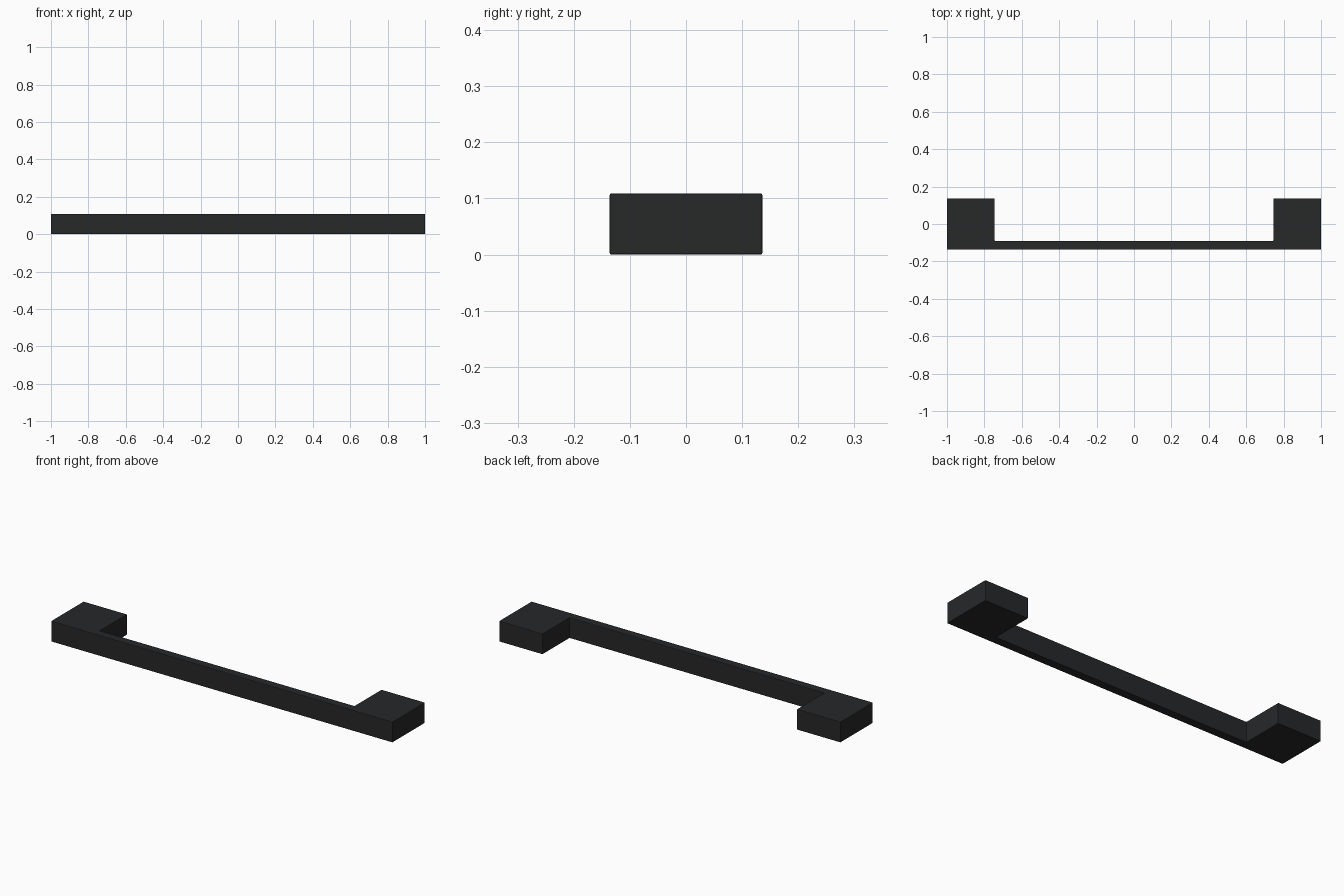
import bpy, bmesh

if "Cube" in bpy.data.objects:
    bpy.data.objects.remove(bpy.data.objects["Cube"])

L, D, H = 1.0, 0.136, 0.109      # half length, half depth, height
FOOT_X, BAR_Y = 0.745, -0.09     # inner face of the feet, back face of the bar

# U-shaped plan: thin front bar with a square mounting foot at each end
half = [(L, -D), (L, D), (FOOT_X, D), (FOOT_X, BAR_Y)]
outline = half + [(-x, y) for x, y in reversed(half)]

bm = bmesh.new()
base = bm.faces.new([bm.verts.new((x, y, 0)) for x, y in outline])
top = bmesh.ops.extrude_face_region(bm, geom=[base])
bmesh.ops.translate(bm, vec=(0, 0, H),
                    verts=[v for v in top["geom"] if isinstance(v, bmesh.types.BMVert)])
bmesh.ops.recalc_face_normals(bm, faces=bm.faces)
mesh = bpy.data.meshes.new("pull_handle")
bm.to_mesh(mesh)
bm.free()
handle = bpy.data.objects.new("pull_handle", mesh)
bpy.context.collection.objects.link(handle)

# Barely softened edges
bevel = handle.modifiers.new("edge_softening", "BEVEL")
bevel.width = 0.003
bevel.segments = 2
bevel.limit_method = "ANGLE"

# Matt black finish
black = bpy.data.materials.new("matt_black")
black.diffuse_color = (0.02, 0.021, 0.022, 1)
black.use_nodes = True
black.node_tree.nodes["Principled BSDF"].inputs["Base Color"].default_value = black.diffuse_color
mesh.materials.append(black)
